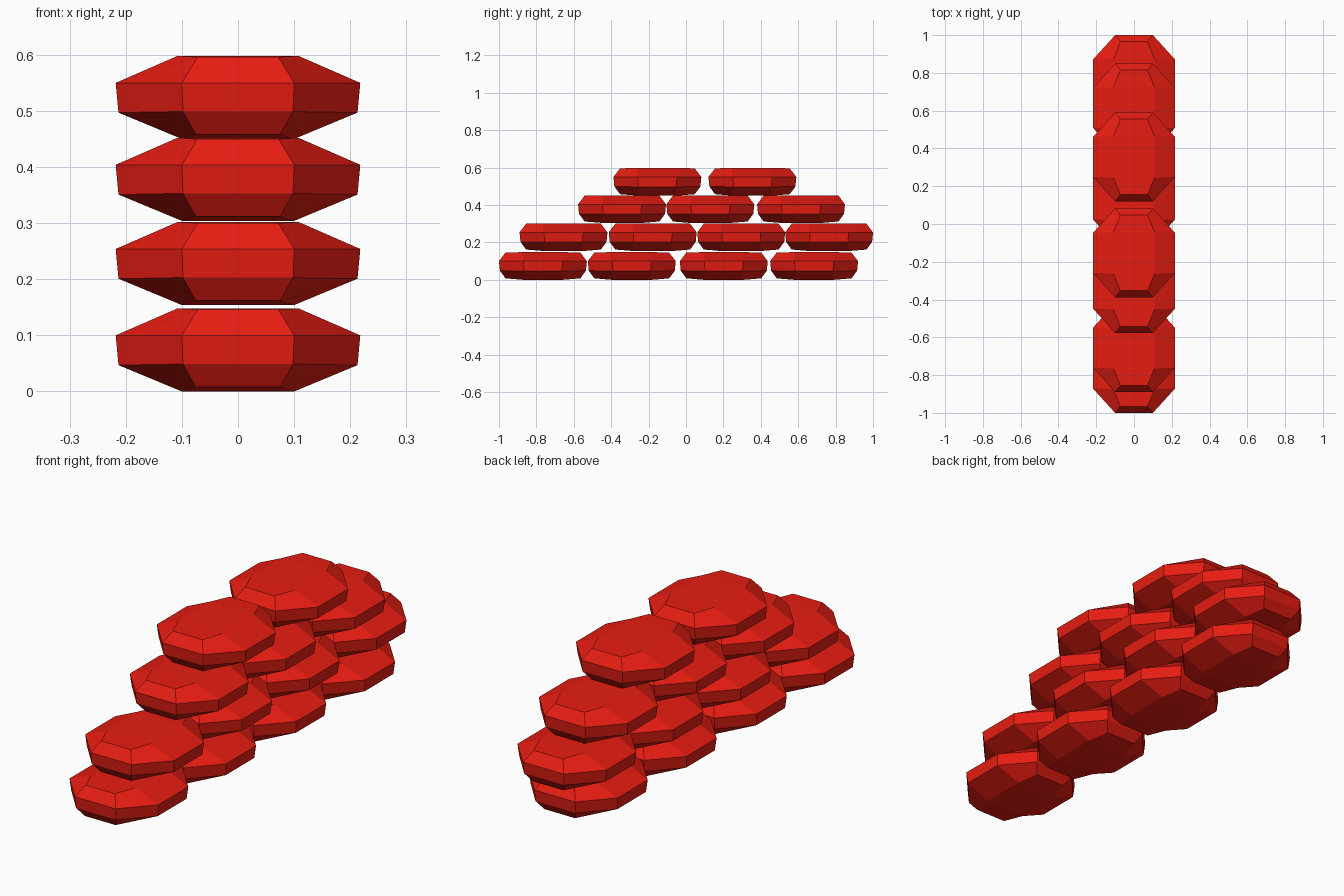
import bpy, bmesh

if "Cube" in bpy.data.objects:
    bpy.data.objects.remove(bpy.data.objects["Cube"])

red = bpy.data.materials.new("red_cloth")
red.diffuse_color = (0.8, 0.012, 0.006, 1)
red.use_nodes = True
red.node_tree.nodes["Principled BSDF"].inputs["Base Color"].default_value = red.diffuse_color


def ring(bm, end, side):
    """Octagon from one end corner and one side corner (x, y, z), mirrored to all quadrants."""
    (ex, ey, ez), (sx, sy, sz) = end, side
    pts = [(sx, -sy, sz), (sx, sy, sz), (ex, ey, ez), (-ex, ey, ez),
           (-sx, sy, sz), (-sx, -sy, sz), (-ex, -ey, ez), (ex, -ey, ez)]
    return [bm.verts.new(p) for p in pts]


def cap(bm, r):
    """Flat centre with two gently sloping end panels."""
    for ids in ((0, 1, 4, 5), (1, 2, 3, 4), (5, 6, 7, 0)):
        bm.faces.new([r[i] for i in ids])


# One sandbag: four stacked octagons closed by caps
bm = bmesh.new()
rings = [ring(bm, (0.075, 0.20, 0.008), (0.10, 0.105, 0.0)),
         ring(bm, (0.098, 0.23, 0.049), (0.213, 0.10, 0.047)),
         ring(bm, (0.10, 0.235, 0.10), (0.218, 0.105, 0.10)),
         ring(bm, (0.072, 0.20, 0.146), (0.108, 0.11, 0.148))]
for a, b in zip(rings, rings[1:]):
    for i in range(8):
        j = (i + 1) % 8
        bm.faces.new((a[i], a[j], b[j], b[i]))
cap(bm, rings[0])
cap(bm, rings[-1])
bmesh.ops.recalc_face_normals(bm, faces=bm.faces)
bag = bpy.data.meshes.new("sandbag")
bm.to_mesh(bag)
bm.free()
bag.materials.append(red)

# Courses of the wall: base height and bag centres along y
courses = [(0.0, (-0.765, -0.29, 0.202, 0.685)),
           (0.154, (-0.655, -0.178, 0.295, 0.765)),
           (0.304, (-0.342, 0.13, 0.615)),
           (0.450, (-0.153, 0.355))]
for row, (z, centres) in enumerate(courses, 1):
    for n, y in enumerate(centres, 1):
        obj = bpy.data.objects.new(f"sandbag_row{row}_{n}", bag)
        obj.location = (0, y, z)
        bpy.context.collection.objects.link(obj)
